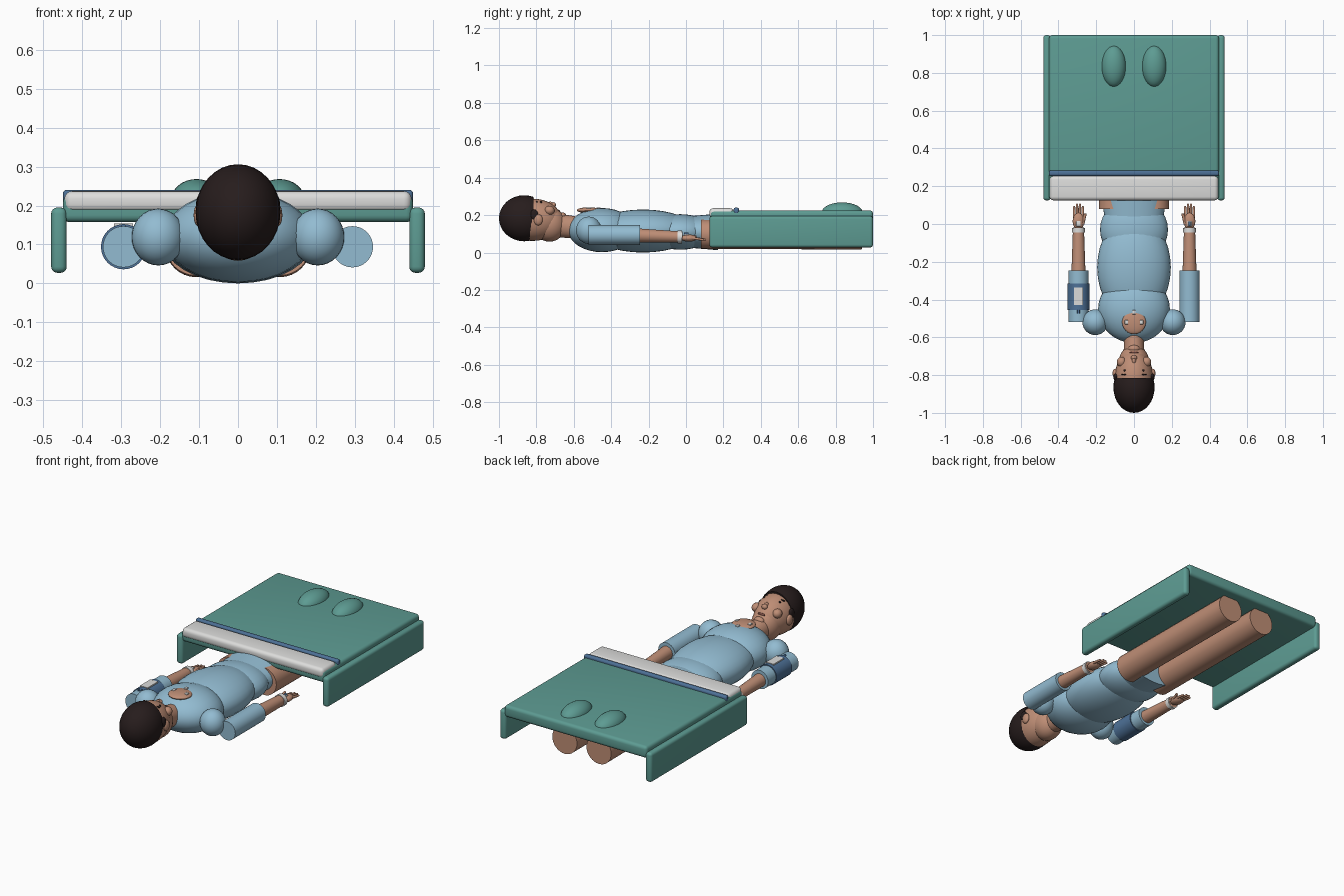
import bpy, bmesh, math
from mathutils import Vector

if "Cube" in bpy.data.objects:
    bpy.data.objects.remove(bpy.data.objects["Cube"])


def material(name, rgb):
    m = bpy.data.materials.new(name)
    m.use_nodes = True
    m.diffuse_color = (*rgb, 1)
    m.node_tree.nodes["Principled BSDF"].inputs["Base Color"].default_value = (*rgb, 1)
    return m


TEAL = material("teal blanket", (0.11, 0.33, 0.29))
GOWN = material("pale blue gown", (0.29, 0.5, 0.64))
SKIN = material("skin", (0.52, 0.27, 0.18))
HAIR = material("dark hair", (0.02, 0.012, 0.012))
BLUE = material("dark blue", (0.075, 0.165, 0.31))
WHITE = material("white", (0.72, 0.72, 0.71))
LIP = material("lip brown", (0.22, 0.08, 0.06))


def finish(bm, name, mat, angle=40):
    bmesh.ops.recalc_face_normals(bm, faces=bm.faces)
    mesh = bpy.data.meshes.new(name)
    bm.to_mesh(mesh)
    bm.free()
    mesh.materials.append(mat)
    ob = bpy.data.objects.new(name, mesh)
    bpy.context.collection.objects.link(ob)
    bpy.ops.object.select_all(action='DESELECT')
    ob.select_set(True)
    bpy.context.view_layer.objects.active = ob
    bpy.ops.object.shade_smooth_by_angle(angle=math.radians(angle))
    return ob


def ellipsoid(name, loc, radii, mat, cut_y=None, seg=32):
    """Ellipsoid with poles along y; cut_y keeps only the part below that y."""
    bm = bmesh.new()
    bmesh.ops.create_uvsphere(bm, u_segments=seg, v_segments=seg // 2, radius=1)
    for v in bm.verts:
        x, y, z = v.co
        v.co = Vector((x * radii[0], z * radii[1], y * radii[2])) + Vector(loc)
    if cut_y is not None:
        r = bmesh.ops.bisect_plane(bm, geom=bm.verts[:] + bm.edges[:] + bm.faces[:],
                                   plane_co=(0, cut_y, 0), plane_no=(0, 1, 0), clear_outer=True)
        bmesh.ops.edgeloop_fill(bm, edges=[e for e in r["geom_cut"] if isinstance(e, bmesh.types.BMEdge)])
    return finish(bm, name, mat)


def tube(name, a, b, r0, r1, mat, squash=1, seg=32):
    """Tapered cylinder from a to b, squashed in height about its start."""
    a, b = Vector(a), Vector(b)
    bm = bmesh.new()
    bmesh.ops.create_cone(bm, cap_ends=True, segments=seg, radius1=r0, radius2=r1, depth=(b - a).length)
    rot = (b - a).to_track_quat('Z', 'Y')
    for v in bm.verts:
        v.co = rot @ v.co + (a + b) / 2
        v.co.z = a.z + (v.co.z - a.z) * squash
    return finish(bm, name, mat)


def box(name, lo, hi, mat, bevel=0.0):
    bm = bmesh.new()
    bmesh.ops.create_cube(bm, size=1)
    lo, hi = Vector(lo), Vector(hi)
    for v in bm.verts:
        v.co = Vector([(lo[i] + hi[i]) / 2 + v.co[i] * (hi[i] - lo[i]) for i in range(3)])
    if bevel:
        bmesh.ops.bevel(bm, geom=bm.edges[:], offset=bevel, segments=4, profile=0.5, affect='EDGES')
    return finish(bm, name, mat)


# Blanket, turned sheet and piping
box("blanket_top", (-0.45, 0.13, 0.157), (0.45, 1.0, 0.225), TEAL, 0.018)
box("sheet_fold", (-0.446, 0.125, 0.183), (0.446, 0.255, 0.237), WHITE, 0.02)
box("blanket_piping", (-0.45, 0.255, 0.205), (0.45, 0.283, 0.24), BLUE, 0.01)

# Torso
ellipsoid("chest", (0, -0.45, 0.12), (0.19, 0.18, 0.118), GOWN)
ellipsoid("belly", (0, -0.23, 0.115), (0.195, 0.28, 0.115), GOWN)
ellipsoid("hips", (0, -0.03, 0.11), (0.18, 0.17, 0.095), GOWN)
tube("gown_skirt", (0, 0.03, 0.11), (0, 0.17, 0.11), 0.155, 0.177, GOWN, 0.55)

# Open neckline with sensor pads
ellipsoid("neckline", (0, -0.52, 0.226), (0.063, 0.063, 0.016), SKIN)
for i, (x, y) in enumerate([(0, -0.467), (-0.04, -0.52), (0.04, -0.52)]):
    box(f"sensor_{i}", (x - 0.009, y - 0.011, 0.233), (x + 0.009, y + 0.011, 0.242), WHITE, 0.003)

# Head
tube("neck", (0, -0.56, 0.13), (0, -0.75, 0.15), 0.05, 0.058, SKIN, 1.15)
ellipsoid("head", (0, -0.82, 0.175), (0.103, 0.155, 0.113), SKIN)
ellipsoid("jaw", (0, -0.73, 0.15), (0.08, 0.088, 0.092), SKIN)
ellipsoid("hair", (0, -0.865, 0.183), (0.109, 0.135, 0.123), HAIR, cut_y=-0.815)
ellipsoid("nose", (0, -0.725, 0.252), (0.013, 0.022, 0.02), SKIN, seg=20)
ellipsoid("nose_tip", (0, -0.708, 0.254), (0.017, 0.013, 0.015), SKIN, seg=20)
ellipsoid("mouth", (0, -0.68, 0.222), (0.024, 0.006, 0.007), LIP, seg=20)
ellipsoid("chin", (0, -0.66, 0.195), (0.03, 0.02, 0.02), SKIN, seg=20)

for side, s in (("right", -1), ("left", 1)):
    # Face details
    ellipsoid(f"{side}_cheek", (s * 0.066, -0.73, 0.225), (0.025, 0.027, 0.025), SKIN, seg=20)
    ellipsoid(f"{side}_eye", (s * 0.05, -0.775, 0.269), (0.006, 0.006, 0.006), HAIR, seg=12)
    ellipsoid(f"{side}_brow", (s * 0.05, -0.797, 0.271), (0.017, 0.004, 0.005), HAIR, seg=12)
    ellipsoid(f"{side}_ear", (s * 0.1, -0.79, 0.175), (0.014, 0.024, 0.03), SKIN, seg=20)
    ellipsoid(f"{side}_sideburn", (s * 0.096, -0.812, 0.2), (0.012, 0.022, 0.03), HAIR, seg=20)

    # Blanket side, foot bump and leg
    box(f"{side}_blanket_side", (min(s * 0.44, s * 0.48), 0.125, 0.027),
        (max(s * 0.44, s * 0.48), 1.0, 0.195), TEAL, 0.016)
    ellipsoid(f"{side}_foot_bump", (s * 0.107, 0.835, 0.213), (0.065, 0.11, 0.055), TEAL)
    tube(f"{side}_leg", (s * 0.108, 0.08, 0.098), (s * 0.108, 0.94, 0.094), 0.078, 0.078, SKIN)

    # Arm
    x = s * 0.294
    ellipsoid(f"{side}_shoulder", (s * 0.205, -0.52, 0.119), (0.068, 0.068, 0.073), GOWN)
    tube(f"{side}_sleeve", (x, -0.52, 0.094), (x, -0.245, 0.094), 0.053, 0.053, GOWN)
    tube(f"{side}_forearm", (x, -0.25, 0.091), (x, -0.02, 0.083), 0.037, 0.029, SKIN)
    tube(f"{side}_wristband", (x, -0.046, 0.083), (x, -0.022, 0.083), 0.034, 0.034, WHITE)

    # Hand
    ellipsoid(f"{side}_palm", (x, 0.015, 0.077), (0.031, 0.045, 0.019), SKIN, seg=20)
    for i in range(4):
        off = (i - 1.5) * 0.014
        tip = 0.108 - abs(i - 1.5) * 0.012
        tube(f"{side}_finger_{i}", (x + off, 0.035, 0.077), (x + off * 1.1, tip, 0.069),
             0.0075, 0.006, SKIN, seg=12)
        ellipsoid(f"{side}_fingertip_{i}", (x + off * 1.1, tip, 0.069), (0.006,) * 3, SKIN, seg=12)
    tube(f"{side}_thumb", (x - s * 0.022, 0.0, 0.08), (x - s * 0.037, 0.055, 0.085), 0.009, 0.007, SKIN, seg=12)
    box(f"{side}_hand_patch", (x - 0.012, -0.012, 0.09), (x + 0.012, 0.016, 0.099), WHITE, 0.003)

# Blood pressure cuff on one arm, drip port on the other hand
tube("pressure_cuff", (-0.294, -0.455, 0.094), (-0.294, -0.315, 0.094), 0.058, 0.058, BLUE)
box("cuff_label", (-0.318, -0.43, 0.145), (-0.27, -0.335, 0.154), WHITE)
tube("cuff_hose", (-0.294, -0.475, 0.146), (-0.294, -0.45, 0.146), 0.007, 0.007, BLUE, seg=12)
tube("drip_port", (0.294, -0.01, 0.101), (0.294, 0.014, 0.101), 0.006, 0.006, BLUE, seg=12)
